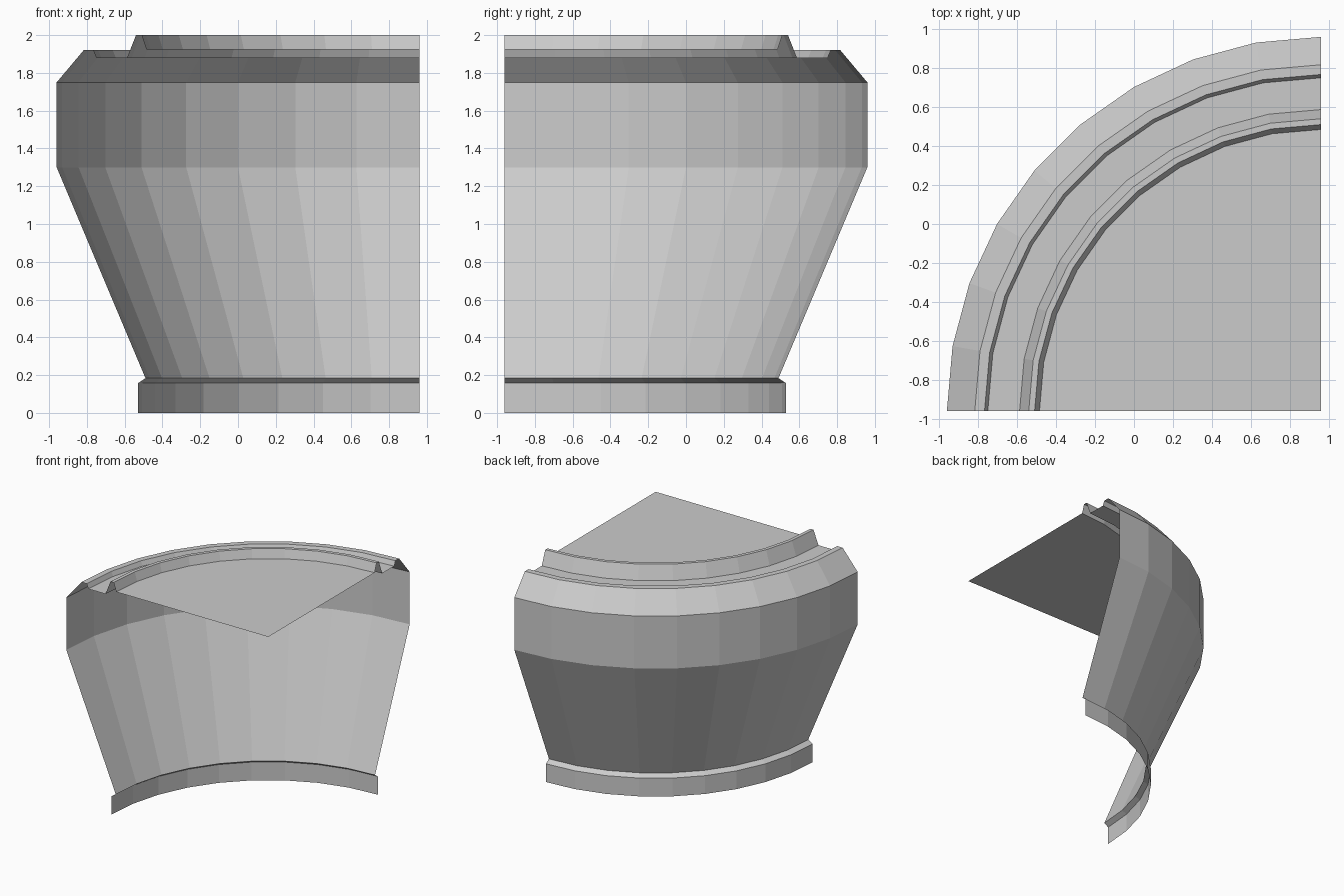
import bpy, bmesh
from math import radians
from mathutils import Vector

if "Cube" in bpy.data.objects:
    bpy.data.objects.remove(bpy.data.objects["Cube"])

AXIS = Vector((0.96, -0.96, 0))   # centre of the quarter turn
STEPS = 9


def quarter_turn(name, profile):
    """Revolve a (radius, height) profile through 90 degrees, flat shaded."""
    bm = bmesh.new()
    verts = [bm.verts.new(AXIS + Vector((0, r, z))) for r, z in profile]
    edges = [bm.edges.new(pair) for pair in zip(verts, verts[1:])]
    bmesh.ops.spin(bm, geom=verts + edges, cent=AXIS, axis=(0, 0, 1),
                   angle=radians(90), steps=STEPS)
    bmesh.ops.remove_doubles(bm, verts=bm.verts, dist=1e-4)
    bm.normal_update()
    # outer surface and top face away from the axis / upward
    for f in bm.faces:
        away = f.calc_center_median() - AXIS
        away.z = 0
        if abs(f.normal.z) > 0.3:
            if f.normal.z < 0 and name != "bowl_wall":
                f.normal_flip()
        if name == "bowl_wall" and f.normal.dot(away) < 0:
            f.normal_flip()
    mesh = bpy.data.meshes.new(name)
    bm.to_mesh(mesh)
    bm.free()
    obj = bpy.data.objects.new(name, mesh)
    bpy.context.collection.objects.link(obj)
    return obj


# foot band, flared body, upright shoulder and bevelled shoulder
quarter_turn("bowl_wall", [(1.49, 0), (1.49, 0.157), (1.45, 0.184),
                           (1.92, 1.3), (1.92, 1.75), (1.777, 1.92)])


def top_surface(name, profile):
    """Revolved top piece with consistent outside normals."""
    obj = quarter_turn(name, profile)
    bm = bmesh.new()
    bm.from_mesh(obj.data)
    bm.normal_update()
    for f in bm.faces:
        if f.normal.z < 0:
            f.normal_flip()
    bm.to_mesh(obj.data)
    bm.free()


# outer lip, sunken channel and raised inner ring
top_surface("rim_mouldings", [(1.777, 1.92), (1.727, 1.92), (1.71, 1.88),
                              (1.547, 1.88), (1.50, 2.0), (1.47, 2.0),
                              (1.445, 1.925)])

# flat filling running in to the corner
top_surface("top_fill", [(1.445, 1.925), (0, 1.925)])
